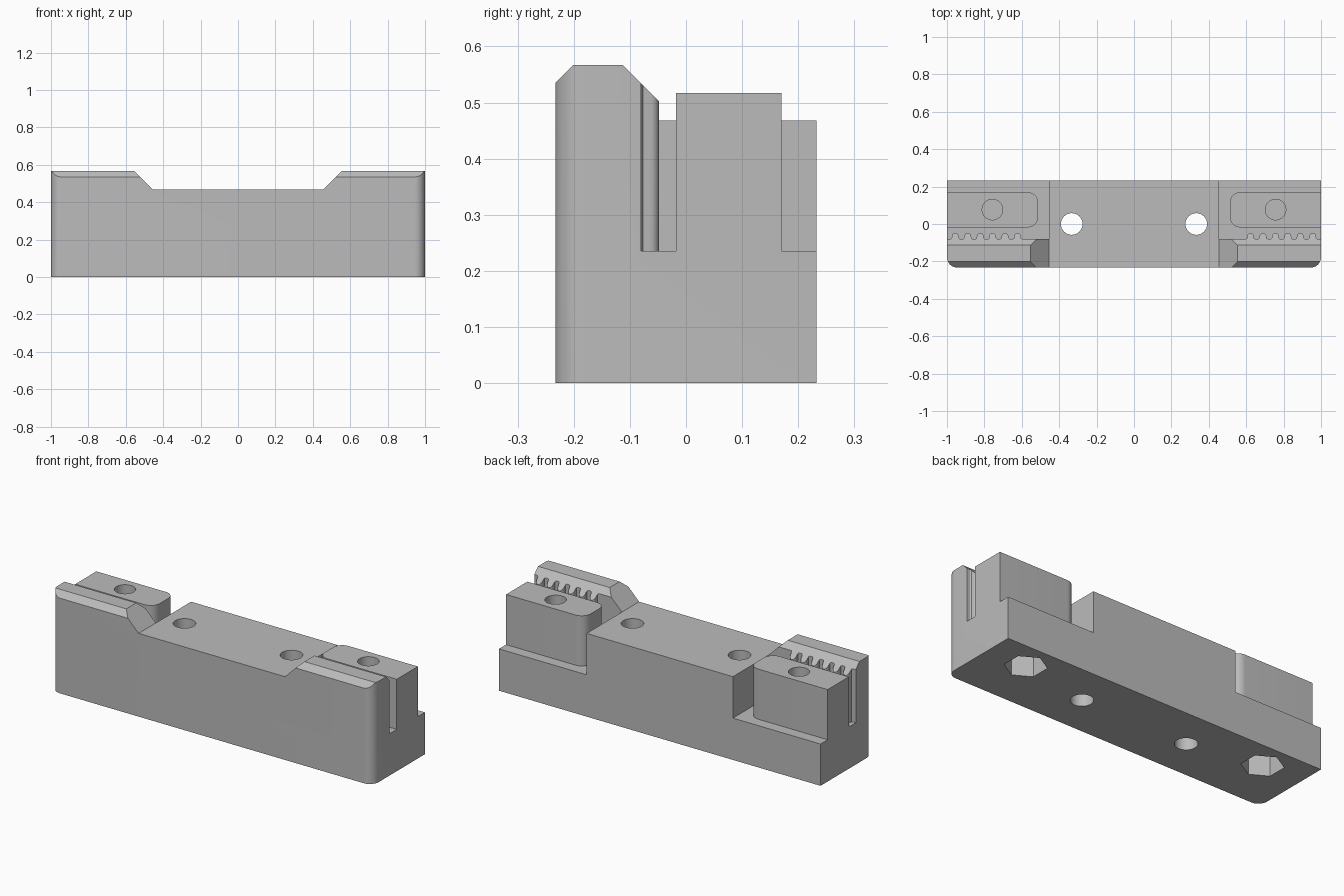
import bpy, bmesh, math

if "Cube" in bpy.data.objects:
    bpy.data.objects.remove(bpy.data.objects["Cube"])

grey = bpy.data.materials.new("light_grey")
grey.diffuse_color = (0.5, 0.5, 0.5, 1)
grey.use_nodes = True
grey.node_tree.nodes["Principled BSDF"].inputs["Base Color"].default_value = grey.diffuse_color

DEPTH, TOP, FLOOR, DECK = 0.233, 0.567, 0.235, 0.468


def prism(name, pts, lo, hi, axis="z"):
    """Extrude a 2D outline along an axis; hi may be a function of the point."""
    place = {"z": lambda p, t: (p[0], p[1], t),
             "y": lambda p, t: (p[0], t, p[1]),
             "x": lambda p, t: (t, p[0], p[1])}[axis]
    top = hi if callable(hi) else (lambda p: hi)
    bm = bmesh.new()
    a = [bm.verts.new(place(p, lo)) for p in pts]
    b = [bm.verts.new(place(p, top(p))) for p in pts]
    bm.faces.new(a)
    bm.faces.new(b)
    for i in range(len(pts)):
        j = (i + 1) % len(pts)
        bm.faces.new((a[i], a[j], b[j], b[i]))
    bmesh.ops.recalc_face_normals(bm, faces=bm.faces)
    mesh = bpy.data.meshes.new(name)
    bm.to_mesh(mesh)
    bm.free()
    mesh.materials.append(grey)
    ob = bpy.data.objects.new(name, mesh)
    bpy.context.collection.objects.link(ob)
    return ob


def arc(cx, cy, r, start, end, n=10):
    return [(cx + r * math.cos(math.radians(start + (end - start) * i / n)),
             cy + r * math.sin(math.radians(start + (end - start) * i / n)))
            for i in range(n + 1)]


def ring(cx, cy, r, n, turn=0):
    return arc(cx, cy, r, turn, turn + 360, n)[:-1]


def rect(x0, x1, y0, y1):
    return [(x0, y0), (x1, y0), (x1, y1), (x0, y1)]


def combine(target, tool, op):
    mod = target.modifiers.new("combine", "BOOLEAN")
    mod.operation, mod.solver, mod.object = op, "EXACT", tool
    bpy.context.view_layer.objects.active = target
    bpy.ops.object.modifier_apply(modifier=mod.name)
    bpy.data.objects.remove(tool, do_unlink=True)


def cut(tool):
    combine(body, tool, "DIFFERENCE")


def add(tool):
    combine(body, tool, "UNION")


# Main bar with rounded front corners
R = 0.055
body = prism("clamp_body",
             arc(-1 + R, -DEPTH + R, R, 180, 270) + arc(1 - R, -DEPTH + R, R, 270, 360)
             + [(1, DEPTH), (-1, DEPTH)], 0, TOP)

# Lowered middle deck with sloping ends
cut(prism("deck_cutter", [(-0.455, DECK), (0.455, DECK), (0.655, DECK + 0.2),
                          (-0.655, DECK + 0.2)], -1, 1, "y"))

# Rear pockets at both ends
for s in (-1, 1):
    x0, x1 = sorted((s * 0.455, s * 1.2))
    cut(prism("pocket_cutter", rect(x0, x1, -0.08, 0.5), FLOOR, 1))

# Chamfers along the front wall's top edges
cut(prism("front_chamfer", [(-0.253, 0.515), (-0.18, 0.588), (-0.253, 0.588)], -1.2, 1.2, "x"))
cut(prism("rear_chamfer", [(-0.133, 0.587), (-0.06, 0.514), (-0.06, 0.587)], -1.2, 1.2, "x"))

for s in (-1, 1):
    # Clamp post with rounded inner corners
    r, xi = 0.055, 0.513
    outline = (arc(xi + r, -0.018 + r, r, 270, 180) + arc(xi + r, 0.17 - r, r, 180, 90)
               + [(1, 0.17), (1, -0.018)])
    add(prism("clamp_post", [(s * x, y) for x, y in outline], FLOOR - 0.03, 0.517))

    # Rounded belt teeth, topped by the wall's slope
    for i in range(6):
        cx, w = s * (0.623 + i * 0.0665), 0.018
        tooth = ([(cx + w + 0.007, -0.085), (cx + w + 0.007, -0.08), (cx + w + 0.002, -0.077)]
                 + arc(cx, -0.048 - w, w, 0, 180, 12)
                 + [(cx - w - 0.002, -0.077), (cx - w - 0.007, -0.08), (cx - w - 0.007, -0.085)])
        add(prism("belt_tooth", tooth, FLOOR - 0.02, lambda p: 0.454 - p[1]))

    # Bolt hole, nut recess underneath and mounting hole
    cut(prism("bolt_hole", ring(s * 0.757, 0.077, 0.055, 32), 0.215, 1))
    cut(prism("nut_recess", ring(s * 0.757, 0.077, 0.108, 6, 30), -0.1, 0.2))
    cut(prism("mount_hole", ring(s * 0.333, 0, 0.058, 32), -0.1, 1))

# Smooth curves, sharp edges
bpy.ops.object.select_all(action="DESELECT")
body.select_set(True)
bpy.context.view_layer.objects.active = body
bpy.ops.object.shade_smooth_by_angle(angle=math.radians(30))
